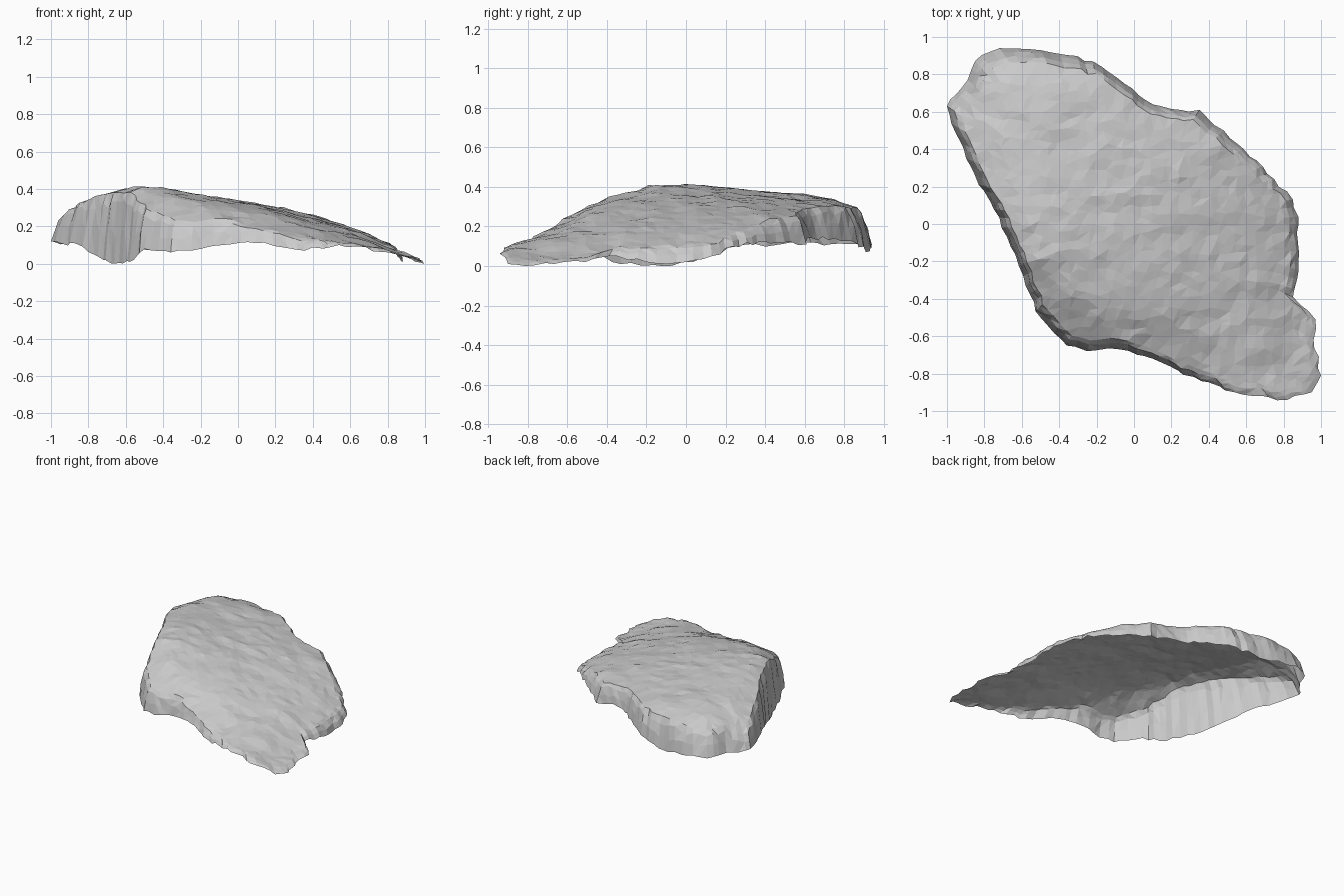
import bpy, bmesh, math, random
from mathutils import Vector, noise, geometry

if "Cube" in bpy.data.objects:
    bpy.data.objects.remove(bpy.data.objects["Cube"])

random.seed(4)

# Broken rim of the rock shell: x, y, height of torn edge, height just inside it
RIM = [
    (1.0, -.81, .01, .04), (.96, -.62, .03, .06), (.97, -.51, .03, .06), (.85, -.39, .06, .11),
    (.88, -.2, .03, .11), (.88, 0, .03, .12), (.85, .13, .06, .13), (.75, .24, .11, .17),
    (.62, .36, .13, .21), (.48, .5, .13, .25), (.35, .61, .12, .26), (.25, .61, .14, .28),
    (.1, .64, .15, .30), (-.05, .75, .15, .31), (-.22, .87, .12, .31), (-.4, .91, .08, .30),
    (-.72, .94, .12, .29), (-.85, .87, .12, .29), (-.92, .73, .12, .30), (-1.0, .63, .13, .27),
    (-.95, .48, .12, .31), (-.85, .26, .11, .36), (-.75, .08, .05, .39), (-.66, -.12, .01, .39),
    (-.58, -.33, .02, .35), (-.5, -.5, .09, .29), (-.36, -.65, .07, .24), (-.25, -.68, .08, .23),
    (-.08, -.67, .11, .25), (.1, -.72, .12, .21), (.36, -.84, .08, .15), (.54, -.9, .11, .135),
    (.82, -.94, .07, .09), (.95, -.9, .02, .05)]

# Heights of the broad top
TOP = [
    (-.55, 0, .425), (-.5, -.2, .415), (-.35, -.4, .36), (-.65, .25, .40), (-.75, .5, .37),
    (-.7, .75, .35), (-.4, .75, .345), (-.4, .4, .37), (-.2, -.5, .315), (-.2, -.3, .355),
    (-.2, .1, .37), (-.1, .6, .33), (0, -.42, .315), (.1, -.1, .325), (.1, .3, .33),
    (.2, -.5, .265), (.4, -.5, .21), (.4, -.2, .245), (.4, .1, .265), (.4, .4, .27),
    (.65, -.65, .145), (.65, -.3, .175), (.65, .1, .195)]

# Side wall: outline scale and share of the climb from edge to top
WALL = [(1, 0), (.98, .42), (.953, .8), (.92, 1)]
SHOULDER = WALL[-1][0]


def inset(x, y, s):
    return (x + .05) * s - .05, y * s


def solve(a, b):
    """Gaussian elimination with pivoting."""
    n = len(b)
    m = [row[:] + [v] for row, v in zip(a, b)]
    for i in range(n):
        p = max(range(i, n), key=lambda r: abs(m[r][i]))
        m[i], m[p] = m[p], m[i]
        for r in range(i + 1, n):
            f = m[r][i] / m[i][i]
            if f:
                for c in range(i, n + 1):
                    m[r][c] -= f * m[i][c]
    w = [0.0] * n
    for i in reversed(range(n)):
        w[i] = (m[i][n] - sum(m[i][c] * w[c] for c in range(i + 1, n))) / m[i][i]
    return w


# Smooth height field of the top
ctrl = list(TOP) + [(*inset(x, y, SHOULDER), t) for x, y, z, t in RIM]
weights = solve([[math.hypot(p[0] - q[0], p[1] - q[1]) for q in ctrl] for p in ctrl],
                [p[2] for p in ctrl])


def height(x, y):
    z = sum(w * math.hypot(x - c[0], y - c[1]) for w, c in zip(weights, ctrl))
    z += .010 * noise.noise(Vector((x * 5, y * 9, 2))) + .008 * noise.noise(Vector((x * 14, y * 17, 7)))
    return z


# Ragged outline with torn-edge heights
outline = []
for a, b in zip(RIM, RIM[1:] + RIM[:1]):
    steps = max(2, round(math.hypot(b[0] - a[0], b[1] - a[1]) / .05))
    for k in range(steps):
        j = 0 if k == 0 else .01
        outline.append(Vector([a[i] + (b[i] - a[i]) * k / steps + random.uniform(-j, j)
                               for i in range(3)]))
count = len(outline)

# Rough wall rings, then scattered interior points
points = []
for r, (s, f) in enumerate(WALL):
    for p in outline:
        rough = random.uniform(-1, 1) if r else 0
        x, y = inset(p.x, p.y, s + .006 * rough)
        top = height(*inset(p.x, p.y, SHOULDER))
        f2 = min(1, max(0, f + .09 * random.uniform(-1, 1))) if 0 < f < 1 else f
        points.append(Vector((x, y, p.z + (max(top, p.z) - p.z) * f2)))
walls = [p.xy for p in points]
for i in range(-20, 21):
    for k in range(-20, 21):
        p = Vector((i * .05 + random.uniform(-.018, .018), k * .05 + random.uniform(-.018, .018)))
        if min((p - q).length for q in walls) > .03:
            points.append(Vector((p.x, p.y, height(p.x, p.y))))

# Every wall ring is kept as a constraint so the walls stay clean
edges = [(r * count + i, r * count + (i + 1) % count) for r in range(len(WALL)) for i in range(count)]
verts, _, faces, orig, *_ = geometry.delaunay_2d_cdt([p.xy for p in points], edges, [], 1, 1e-5)

# Rock shell, open underneath
bm = bmesh.new()
bv = [bm.verts.new((v.x, v.y, points[o[0]].z if o else height(v.x, v.y))) for v, o in zip(verts, orig)]
for f in faces:
    bm.faces.new([bv[i] for i in f])
bmesh.ops.delete(bm, geom=[v for v in bm.verts if not v.link_faces], context='VERTS')
bm.normal_update()
bmesh.ops.reverse_faces(bm, faces=[f for f in bm.faces if f.normal.z < 0])
low = min(v.co.z for v in bm.verts)
bmesh.ops.translate(bm, verts=bm.verts[:], vec=(0, 0, -low))

mesh = bpy.data.meshes.new("rock_shell")
bm.to_mesh(mesh)
bm.free()
bpy.context.collection.objects.link(bpy.data.objects.new("rock_shell", mesh))
